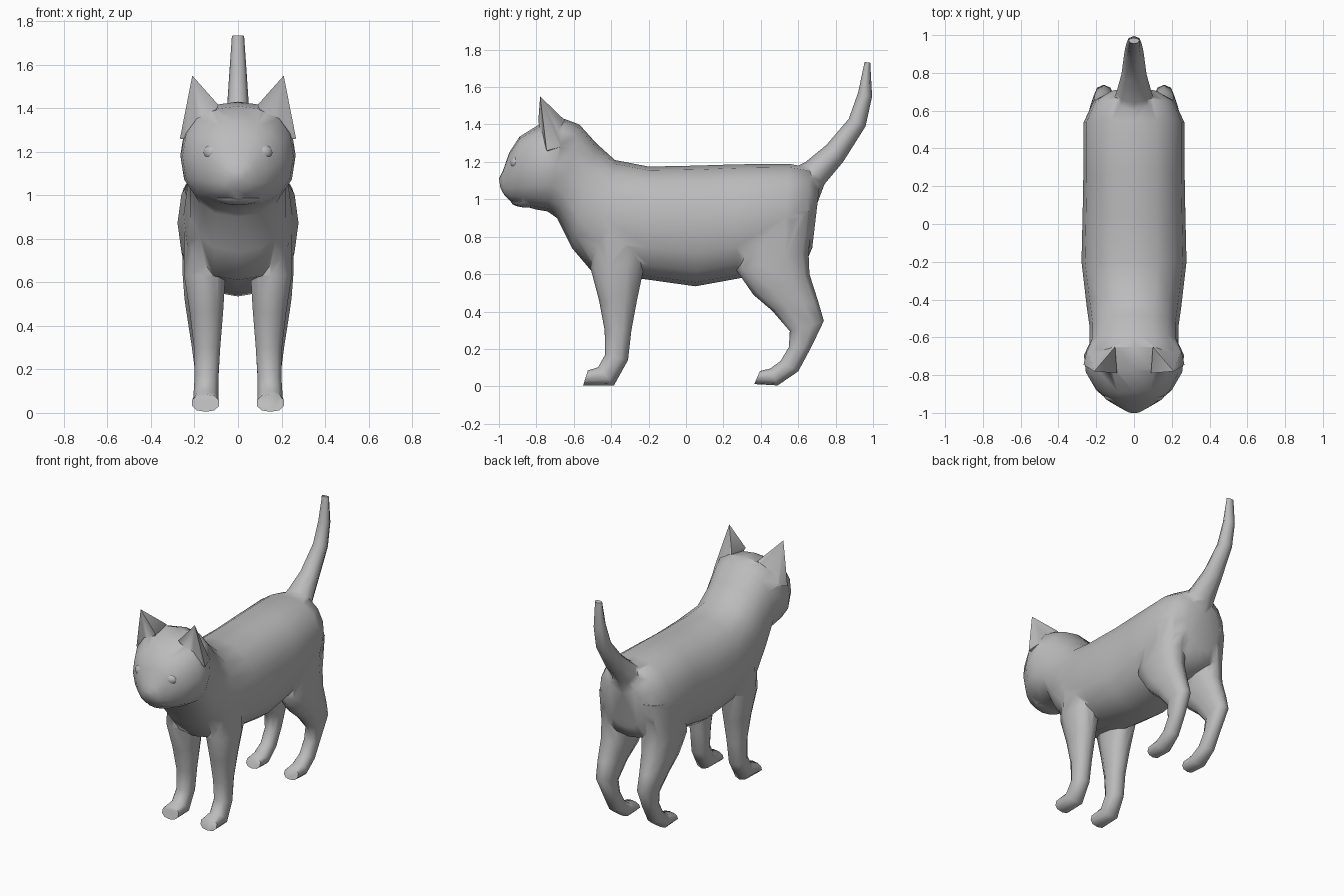
import bpy, bmesh, math

grey = bpy.data.materials.new("soft grey")
grey.diffuse_color = (0.5, 0.5, 0.5, 1)


def finish(name, bm):
    bmesh.ops.recalc_face_normals(bm, faces=bm.faces)
    me = bpy.data.meshes.new(name)
    bm.to_mesh(me)
    bm.free()
    me.materials.append(grey)
    for p in me.polygons:
        p.use_smooth = True
    ob = bpy.data.objects.new(name, me)
    bpy.context.collection.objects.link(ob)
    return ob


def loft(name, rings, sides=12, power=2.0, side=1):
    """Each ring: first edge (y, z), opposite edge (y, z), half width, x centre."""
    bm = bmesh.new()
    loops = []
    for ya, za, yb, zb, w, xc in rings:
        loop = []
        for i in range(sides):
            a = 2 * math.pi * i / sides
            c, s = math.cos(a), math.sin(a)
            u = math.copysign(abs(c) ** (2 / power), c)
            v = math.copysign(abs(s) ** (2 / power), s)
            t = (1 - u) / 2
            loop.append(bm.verts.new((side * (xc + w * v), ya + (yb - ya) * t, za + (zb - za) * t)))
        loops.append(loop)
    for p, q in zip(loops, loops[1:]):
        for i in range(sides):
            j = (i + 1) % sides
            bm.faces.new((p[i], p[j], q[j], q[i]))
    bm.faces.new(loops[0])
    bm.faces.new(loops[-1])
    return finish(name, bm)


def solid(name, points):
    """Convex hull of a few points."""
    bm = bmesh.new()
    for p in points:
        bm.verts.new(p)
    bmesh.ops.convex_hull(bm, input=bm.verts[:])
    return finish(name, bm)


def ball(name, centre, size, seg=12):
    bm = bmesh.new()
    bmesh.ops.create_uvsphere(bm, u_segments=seg, v_segments=8, radius=1)
    for v in bm.verts:
        v.co = [centre[k] + v.co[k] * size[k] for k in range(3)]
    return finish(name, bm)


# Torso, neck and head in one sweep from rump to nose
body = loft("cat_body", [
    (0.715, 1.08, 0.675, 0.74, 0.13, 0),
    (0.66, 1.17, 0.64, 0.66, 0.215, 0),
    (0.55, 1.19, 0.52, 0.62, 0.268, 0),
    (0.27, 1.187, 0.27, 0.575, 0.268, 0),
    (0.05, 1.18, 0.05, 0.535, 0.272, 0),
    (-0.20, 1.175, -0.20, 0.57, 0.278, 0),
    (-0.38, 1.21, -0.50, 0.61, 0.25, 0),
    (-0.48, 1.30, -0.61, 0.74, 0.235, 0),
    (-0.57, 1.40, -0.69, 0.90, 0.235, 0),
    (-0.65, 1.43, -0.74, 0.935, 0.265, 0),
    (-0.77, 1.41, -0.80, 0.945, 0.255, 0),
    (-0.89, 1.335, -0.87, 0.965, 0.20, 0),
    (-0.945, 1.25, -0.935, 0.985, 0.13, 0),
    (-0.98, 1.15, -0.97, 1.02, 0.07, 0),
    (-1.0, 1.11, -0.992, 1.06, 0.03, 0),
], sides=16, power=2.35)

parts = [
    # Tail
    loft("tail", [
        (0.58, 1.17, 0.68, 0.92, 0.13, 0),
        (0.64, 1.20, 0.74, 1.08, 0.095, 0),
        (0.75, 1.29, 0.84, 1.20, 0.066, 0),
        (0.87, 1.43, 0.96, 1.39, 0.05, 0),
        (0.92, 1.57, 0.995, 1.55, 0.04, 0),
        (0.955, 1.735, 0.985, 1.73, 0.028, 0),
    ], sides=8),
    # Lower jaw
    ball("jaw", (0, -0.84, 0.985), (0.11, 0.095, 0.03)),
]

for s, tag in ((1, "left"), (-1, "right")):
    # Front leg
    parts.append(loft("front_leg_" + tag, [
        (-0.50, 0.86, -0.22, 0.88, 0.105, 0.145),
        (-0.51, 0.63, -0.22, 0.66, 0.10, 0.153),
        (-0.465, 0.46, -0.26, 0.47, 0.080, 0.145),
        (-0.435, 0.30, -0.292, 0.30, 0.063, 0.142),
        (-0.432, 0.17, -0.31, 0.14, 0.057, 0.145),
        (-0.47, 0.102, -0.385, 0.005, 0.060, 0.148),
        (-0.525, 0.085, -0.55, 0.005, 0.064, 0.149),
    ], sides=10, power=2.3, side=s))
    # Hind leg
    parts.append(loft("hind_leg_" + tag, [
        (0.32, 0.90, 0.685, 0.94, 0.105, 0.15),
        (0.27, 0.62, 0.655, 0.72, 0.105, 0.155),
        (0.36, 0.49, 0.66, 0.60, 0.092, 0.158),
        (0.46, 0.405, 0.705, 0.46, 0.072, 0.162),
        (0.555, 0.295, 0.737, 0.35, 0.056, 0.160),
        (0.55, 0.21, 0.67, 0.21, 0.050, 0.152),
        (0.505, 0.135, 0.60, 0.08, 0.050, 0.15),
        (0.45, 0.095, 0.49, 0.005, 0.056, 0.148),
        (0.395, 0.082, 0.365, 0.012, 0.055, 0.147),
    ], sides=10, power=2.3, side=s))
    # Ear
    parts.append(solid("ear_" + tag, [(s * x, y, z) for x, y, z in (
        (0.21, -0.78, 1.55), (0.09, -0.79, 1.415), (0.267, -0.745, 1.26),
        (0.10, -0.65, 1.425), (0.25, -0.67, 1.28), (0.15, -0.72, 1.25))]))
    # Eye
    ball("eye_" + tag, (s * 0.115, -0.905, 1.197), (0.045, 0.036, 0.037))

# Merge the limbs, ears and tail into one skin
bpy.context.view_layer.objects.active = body
for part in parts:
    mod = body.modifiers.new(part.name, "BOOLEAN")
    mod.operation = "UNION"
    mod.solver = "EXACT"
    mod.object = part
    bpy.ops.object.modifier_apply(modifier=mod.name)
    bpy.data.objects.remove(part, do_unlink=True)

body.select_set(True)
bpy.ops.object.shade_smooth_by_angle(angle=math.radians(60))
